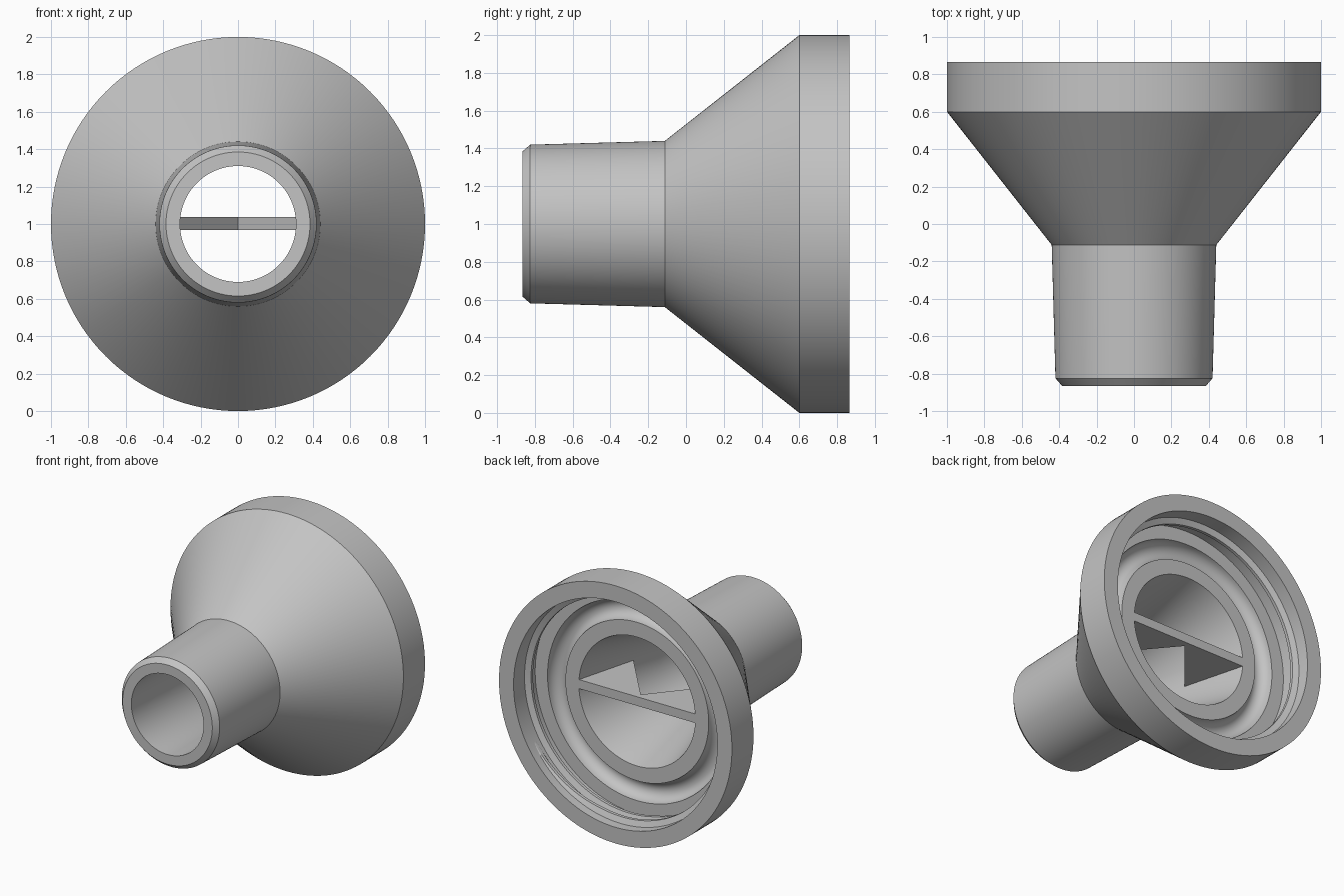
import bpy, bmesh, math

if "Cube" in bpy.data.objects:
    bpy.data.objects.remove(bpy.data.objects["Cube"])

SEG = 128
grey = bpy.data.materials.new("plain grey")
grey.diffuse_color = (0.55, 0.55, 0.55, 1)
grey.use_nodes = True
grey.node_tree.nodes["Principled BSDF"].inputs["Base Color"].default_value = grey.diffuse_color


def finish(name, bm, angle=25):
    bmesh.ops.recalc_face_normals(bm, faces=bm.faces)
    me = bpy.data.meshes.new(name)
    bm.to_mesh(me)
    bm.free()
    me.materials.append(grey)
    ob = bpy.data.objects.new(name, me)
    bpy.context.collection.objects.link(ob)
    bpy.ops.object.select_all(action='DESELECT')
    ob.select_set(True)
    bpy.context.view_layer.objects.active = ob
    bpy.ops.object.shade_smooth_by_angle(angle=math.radians(angle))
    return ob


def around(r, y, a):
    return (r * math.cos(a), y, 1 + r * math.sin(a))


def skin(bm, rings, closed):
    # join consecutive closed cross-sections with quads
    n = len(rings)
    for i in range(n if closed else n - 1):
        a, b = rings[i], rings[(i + 1) % n]
        for j in range(len(a)):
            k = (j + 1) % len(a)
            bm.faces.new((a[j], a[k], b[k], b[j]))


# adapter body: spout, cone, collar, shelf, round groove, seat ring, bore
outside = [(0.31, -0.865), (0.385, -0.865), (0.42, -0.825), (0.44, -0.112),
           (1.0, 0.6), (1.0, 0.865), (0.875, 0.865), (0.875, 0.6)]
groove = [(0.692 + 0.077 * math.cos(t), 0.6 - 0.085 * math.sin(t))
          for t in (math.pi * i / 12 for i in range(13))]
bore = [(0.5, 0.6), (0.31, -0.112)]
bm = bmesh.new()
rings = [[bm.verts.new(around(r, y, 2 * math.pi * i / SEG))
          for r, y in outside + groove + bore] for i in range(SEG)]
skin(bm, rings, True)
finish("adapter_body", bm)

# screw thread inside the collar, fading out at both ends
bm = bmesh.new()
turns, steps = 1.35, 150
rings = []
for i in range(steps + 1):
    t = i / steps
    fade = min(1, t * 10, (1 - t) * 10)
    y = 0.665 + 0.11 * t
    crest = 0.878 - 0.046 * fade
    section = [(0.885, y - 0.035), (crest, y - 0.012),
               (crest, y + 0.012), (0.885, y + 0.035)]
    rings.append([bm.verts.new(around(r, h, 2 * math.pi * turns * t + 3.6))
                  for r, h in section])
skin(bm, rings, False)
bm.faces.new(rings[0])
bm.faces.new(rings[-1])
finish("screw_thread", bm)

# flat divider across the bore with a V notch facing the spout
plan = [(-0.505, 0.6), (0.505, 0.6), (0.375, 0.11), (0, 0.555), (-0.375, 0.11)]
bm = bmesh.new()
face = bm.faces.new([bm.verts.new((x, y, 0.967)) for x, y in plan])
out = bmesh.ops.extrude_face_region(bm, geom=[face])
bmesh.ops.translate(bm, vec=(0, 0, 0.07),
                    verts=[v for v in out["geom"] if isinstance(v, bmesh.types.BMVert)])
finish("bore_divider", bm)
